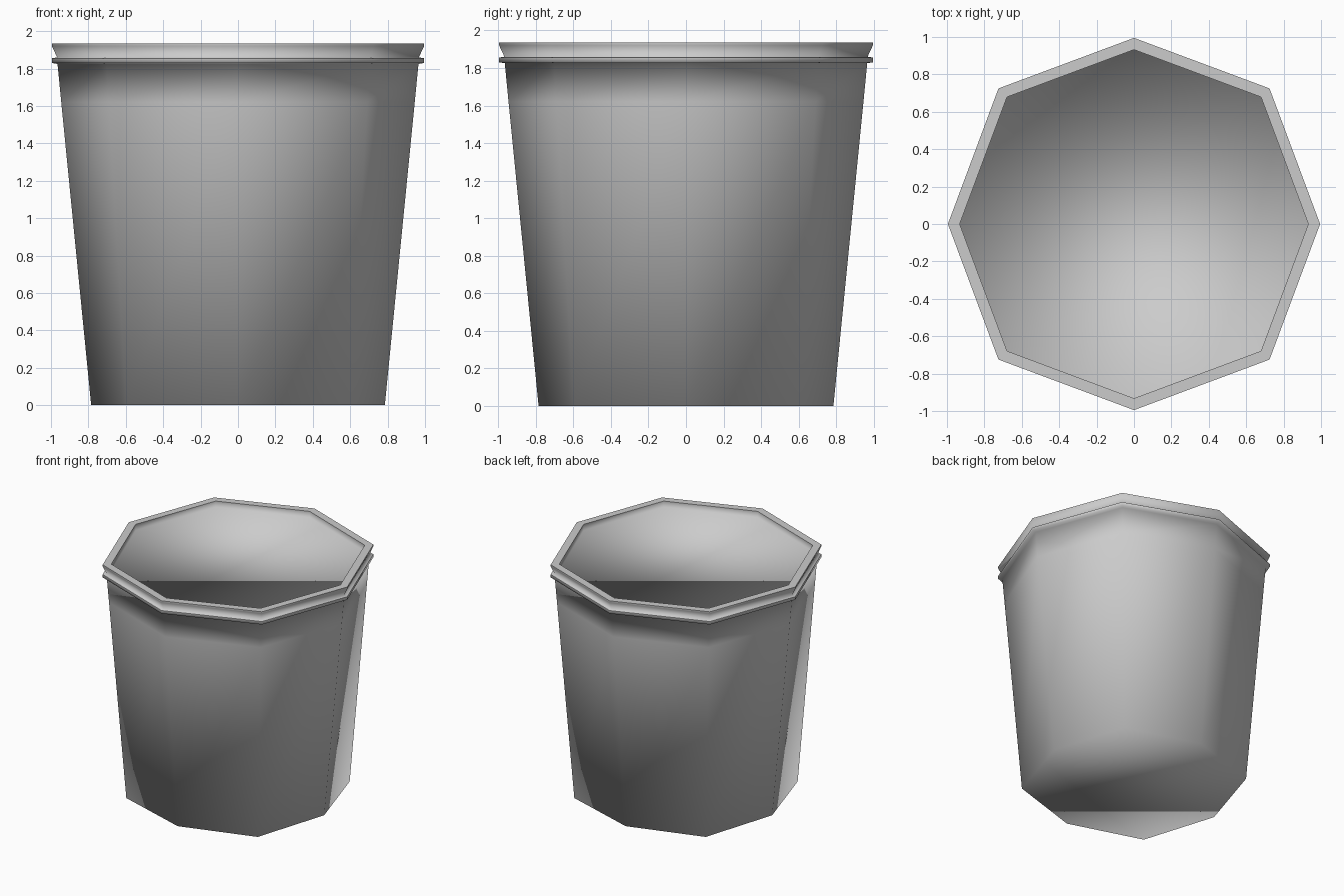
import bpy, bmesh
from math import cos, sin, pi

cube = bpy.data.objects.get("Cube")
if cube:
    bpy.data.objects.remove(cube, do_unlink=True)

SIDES = 8

grey = bpy.data.materials.new("light_grey")
grey.use_nodes = True
grey.diffuse_color = (0.6, 0.6, 0.6, 1)
grey.node_tree.nodes["Principled BSDF"].inputs["Base Color"].default_value = (0.6, 0.6, 0.6, 1)


def ring(bm, radius, diagonal, z):
    """One octagon of vertices; its diagonal corners sit slightly further out."""
    verts = []
    for i in range(SIDES):
        a = 2 * pi * i / SIDES
        r = diagonal if i % 2 else radius
        verts.append(bm.verts.new((r * cos(a), r * sin(a), z)))
    return verts


# Profile up the outside, over the rim and down to the recessed lid:
# axis radius, diagonal radius, height, sharp edge loop
profile = [
    (0.785, 0.846, 0.0, False),    # base
    (0.945, 0.977, 1.62, False),   # foot of the collar, sealed across
    (0.965, 0.994, 1.825, False),  # top of the outer wall
    (0.995, 1.025, 1.83, False),   # lower bead
    (0.995, 1.025, 1.855, True),
    (0.967, 0.996, 1.86, False),   # groove
    (0.995, 1.025, 1.92, False),   # flared rim
    (0.995, 1.025, 1.935, True),
    (0.932, 0.96, 1.935, True),    # inner lip
    (0.932, 0.96, 1.885, False),   # recessed lid
]

bm = bmesh.new()
rings = [ring(bm, *row[:3]) for row in profile]
for low, high in zip(rings, rings[1:]):
    for i in range(SIDES):
        j = (i + 1) % SIDES
        bm.faces.new((low[i], low[j], high[j], high[i]))
bm.faces.new(reversed(rings[0]))  # base
bm.faces.new(rings[1])            # inner seal
bm.faces.new(rings[-1])           # lid

for face in bm.faces:
    face.smooth = True
for loop, row in zip(rings, profile):
    if row[3]:
        for i in range(SIDES):
            bm.edges.get((loop[i], loop[(i + 1) % SIDES])).smooth = False

mesh = bpy.data.meshes.new("bucket")
bm.to_mesh(mesh)
bm.free()
mesh.materials.append(grey)
bpy.context.collection.objects.link(bpy.data.objects.new("bucket", mesh))
